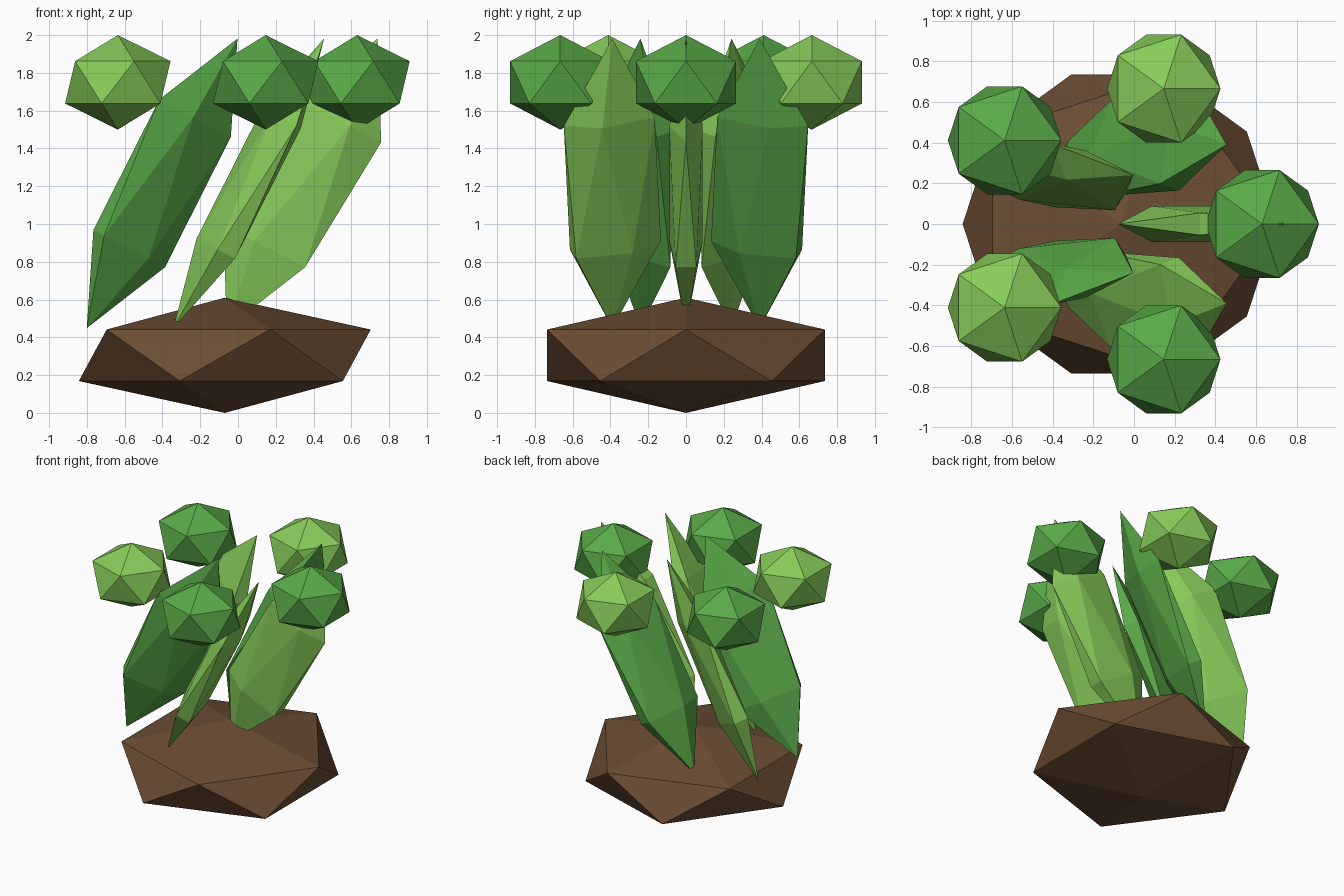
import bpy
from math import cos, sin, radians
from mathutils import Matrix, Vector

if "Cube" in bpy.data.objects:
    bpy.data.objects.remove(bpy.data.objects["Cube"], do_unlink=True)


def material(name, rgb):
    mat = bpy.data.materials.new(name)
    mat.use_nodes = True
    color = (*rgb, 1.0)
    mat.diffuse_color = color
    mat.node_tree.nodes["Principled BSDF"].inputs["Base Color"].default_value = color
    return mat


brown = material("brown", (0.15, 0.075, 0.035))
dark_green = material("dark green", (0.1, 0.4, 0.065))
light_green = material("light green", (0.24, 0.6, 0.1))


def faceted_ball(name, center, size, mat, turn=Matrix()):
    """Scaled twenty-sided ball, turned after scaling."""
    bpy.ops.mesh.primitive_ico_sphere_add(subdivisions=1, radius=1)
    obj = bpy.context.object
    obj.name = name
    shape = Matrix.Diagonal((*size, 1))
    obj.data.transform(turn @ shape)
    obj.location = center
    obj.data.materials.append(mat)
    return obj


def ring_point(angle, radius, z):
    return Vector((-0.07 + radius * cos(angle), radius * sin(angle), z))


# Soil mound
faceted_ball("soil_mound", (-0.07, 0, 0.305), (0.864, 0.864, 0.305), brown)

# Leaning blades and floating leaf clusters, alternating greens
lean = Matrix.Rotation(radians(27.5), 4, "Y")
greens = (light_green, dark_green)
for i in range(5):
    angle = radians(72 * i)
    faceted_ball(f"leaf_blade_{i + 1}", ring_point(angle, 0.41, 1.215),
                 (0.302, 0.104, 0.864), greens[i % 2],
                 lean @ Matrix.Rotation(angle, 4, "Z"))
    faceted_ball(f"leaf_cluster_{i + 1}", ring_point(angle, 0.70, 1.75),
                 (0.312, 0.312, 0.25), greens[(i + 1) % 2])
